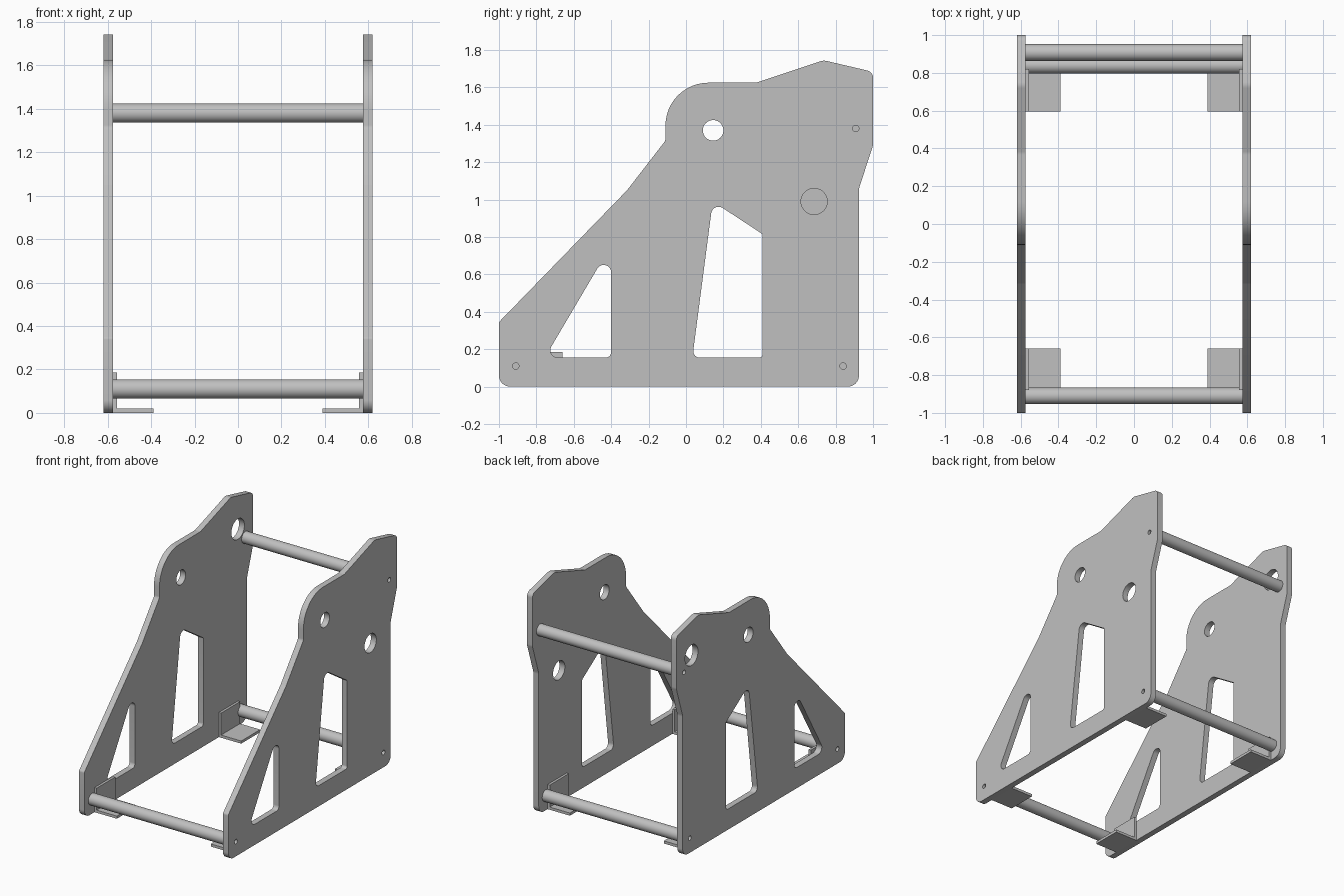
import bpy, bmesh
from math import sin, cos, pi, tan, radians
from mathutils import Vector, Matrix

cube = bpy.data.objects.get("Cube")
if cube:
    bpy.data.objects.remove(cube, do_unlink=True)

GREY = (0.527, 0.527, 0.527, 1)
steel = bpy.data.materials.new("plain grey metal")
steel.use_nodes = True
steel.diffuse_color = GREY
steel.node_tree.nodes["Principled BSDF"].inputs["Base Color"].default_value = GREY

INNER, OUTER = 0.575, 0.62   # side plate faces


def rounded(corners):
    """Outline from (y, z, radius) corners, each filleted by its radius."""
    pts = []
    for i, (y, z, r) in enumerate(corners):
        p = Vector((y, z))
        if r == 0:
            pts.append(p)
            continue
        a = (Vector(corners[i - 1][:2]) - p).normalized()
        b = (Vector(corners[(i + 1) % len(corners)][:2]) - p).normalized()
        half = a.angle(b) / 2
        centre = p + (a + b).normalized() * (r / sin(half))
        start = p + a * (r / tan(half)) - centre
        end = p + b * (r / tan(half)) - centre
        sweep = start.angle_signed(end)      # clockwise positive
        steps = max(3, int(abs(sweep) / 0.13))
        for k in range(steps + 1):
            t = -sweep * k / steps
            pts.append(centre + Matrix.Rotation(t, 2) @ start)
    return pts


def circle(y, z, r, n=40):
    return [Vector((y + r * cos(2 * pi * k / n), z + r * sin(2 * pi * k / n)))
            for k in range(n)]


def finish(obj, smooth=True):
    obj.data.materials.clear()
    obj.data.materials.append(steel)
    if smooth:
        bpy.ops.object.select_all(action='DESELECT')
        obj.select_set(True)
        bpy.context.view_layer.objects.active = obj
        bpy.ops.object.shade_smooth_by_angle(angle=radians(30))


def plate(name, x, loops):
    """Flat plate in the y-z plane; loops after the first are cut-outs."""
    curve = bpy.data.curves.new(name, 'CURVE')
    curve.dimensions = '2D'
    curve.fill_mode = 'BOTH'
    curve.extrude = (OUTER - INNER) / 2
    for loop in loops:
        s = curve.splines.new('POLY')
        s.points.add(len(loop) - 1)
        for point, p in zip(s.points, loop):
            point.co = (p.x, p.y, 0, 1)
        s.use_cyclic_u = True
    obj = bpy.data.objects.new(name, curve)
    bpy.context.collection.objects.link(obj)
    obj.location.x = x
    obj.rotation_euler = (pi / 2, 0, pi / 2)
    bpy.ops.object.select_all(action='DESELECT')
    obj.select_set(True)
    bpy.context.view_layer.objects.active = obj
    bpy.ops.object.convert(target='MESH')
    obj = bpy.context.view_layer.objects.active
    bm = bmesh.new()
    bm.from_mesh(obj.data)
    bmesh.ops.remove_doubles(bm, verts=bm.verts, dist=1e-5)
    bmesh.ops.recalc_face_normals(bm, faces=bm.faces)
    bm.to_mesh(obj.data)
    bm.free()
    finish(obj)


def rod(name, y, z):
    bpy.ops.mesh.primitive_cylinder_add(
        vertices=40, radius=0.044, depth=2 * INNER,
        location=(0, y, z), rotation=(0, pi / 2, 0))
    obj = bpy.context.object
    obj.name = name
    finish(obj)


def bracket(name, side, y0, y1):
    """Angle bracket: L section swept along y."""
    section = [(INNER, 0), (0.39, 0), (0.39, 0.02), (0.557, 0.02),
               (0.557, 0.185), (INNER, 0.185)]
    bm = bmesh.new()
    face = bm.faces.new([bm.verts.new((side * x, y0, z)) for x, z in section])
    ext = bmesh.ops.extrude_face_region(bm, geom=[face])
    verts = [v for v in ext["geom"] if isinstance(v, bmesh.types.BMVert)]
    bmesh.ops.translate(bm, verts=verts, vec=(0, y1 - y0, 0))
    bmesh.ops.recalc_face_normals(bm, faces=bm.faces)
    mesh = bpy.data.meshes.new(name)
    bm.to_mesh(mesh)
    bm.free()
    obj = bpy.data.objects.new(name, mesh)
    bpy.context.collection.objects.link(obj)
    finish(obj, smooth=False)


# Side plates: shared outline, windows and bolt holes
outline = rounded([
    (-1, 0, 0.06), (0.925, 0, 0.06), (0.925, 1.06, 0.06), (1, 1.29, 0.06),
    (1, 1.683, 0.04), (0.735, 1.745, 0.06), (0.375, 1.625, 0.06),
    (-0.11, 1.625, 0.23), (-0.11, 1.315, 0.03), (-0.315, 1.05, 0.1),
    (-1, 0.345, 0.02)])
front_window = rounded([(-0.755, 0.155, 0.04), (-0.40, 0.155, 0.03),
                        (-0.40, 0.757, 0.04)])
rear_window = rounded([(0.034, 0.155, 0.035), (0.41, 0.155, 0.02),
                       (0.41, 0.815, 0.012), (0.143, 0.99, 0.04)])
rods = {"front_rod": (-0.91, 0.11), "rear_lower_rod": (0.84, 0.11),
        "rear_upper_rod": (0.908, 1.38)}
bolt_holes = [circle(y, z, 0.017, 24) for y, z in rods.values()]
shared = [outline, front_window, rear_window, circle(0.145, 1.37, 0.055)] + bolt_holes

# Each plate has its own large hole
mid = (INNER + OUTER) / 2
plate("left_side_plate", mid, shared + [circle(0.685, 0.99, 0.07)])
plate("right_side_plate", -mid, shared + [circle(0.82, 1.475, 0.077)])

# Cross rods
for name, (y, z) in rods.items():
    rod(name, y, z)

# Mounting brackets
for label, side in (("left", 1), ("right", -1)):
    bracket(f"front_{label}_bracket", side, -0.88, -0.66)
    bracket(f"rear_{label}_bracket", side, 0.595, 0.82)
